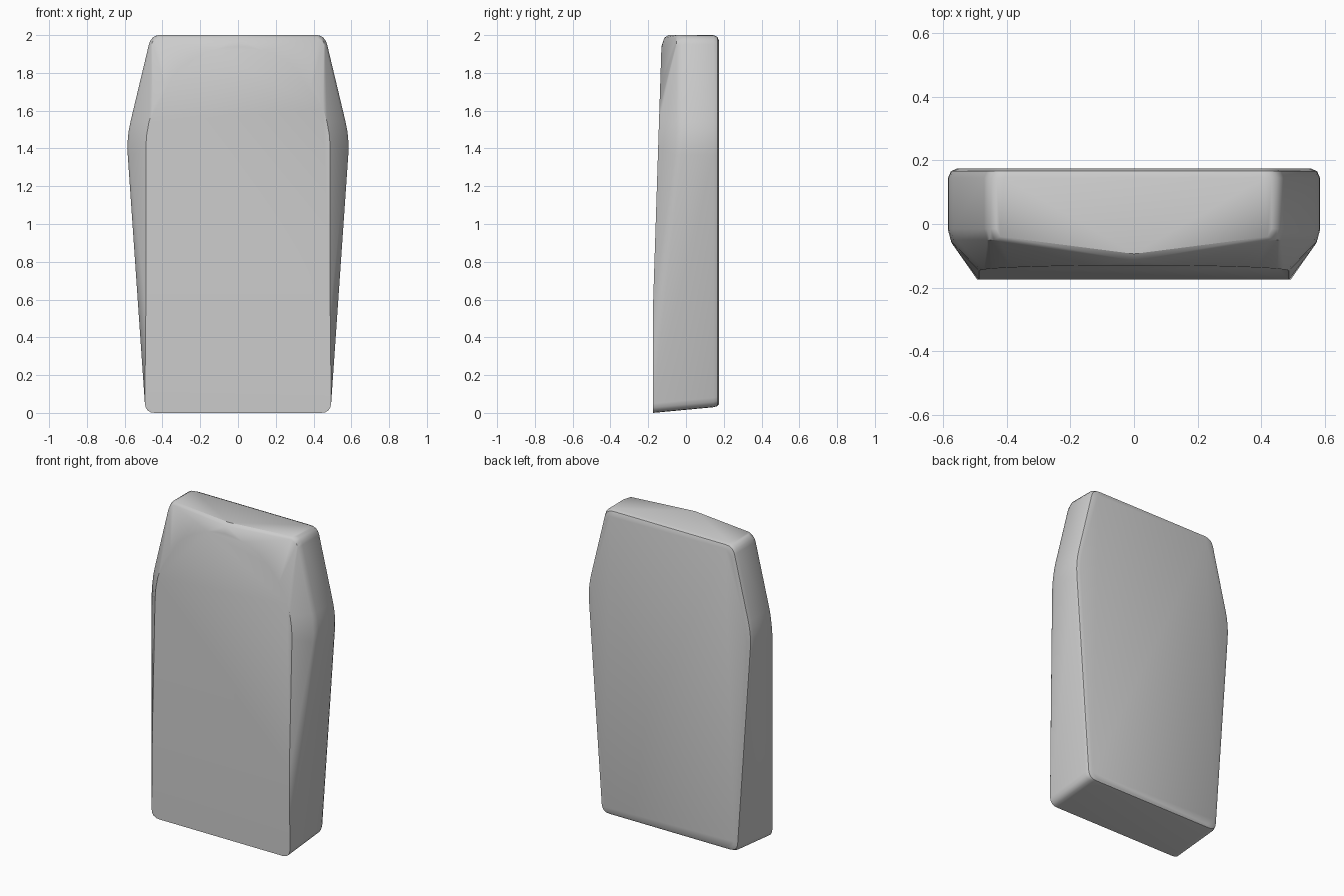
import bpy, bmesh, math
from mathutils import Vector

cube = bpy.data.objects.get("Cube")
if cube:
    bpy.data.objects.remove(cube, do_unlink=True)

# Plain grey material
grey = bpy.data.materials.new("light_grey")
grey.use_nodes = True
grey.diffuse_color = (0.6, 0.6, 0.6, 1)
grey.node_tree.nodes["Principled BSDF"].inputs["Base Color"].default_value = (0.6, 0.6, 0.6, 1)


def rounded(corners, steps=4):
    """Round each (x, z, radius) corner of a closed outline with a short curve."""
    points = []
    for i, (x, z, r) in enumerate(corners):
        c = Vector((x, z))
        a = Vector(corners[i - 1][:2]) - c
        b = Vector(corners[(i + 1) % len(corners)][:2]) - c
        p, q = c + a.normalized() * r, c + b.normalized() * r
        for s in range(steps + 1):
            t = s / steps
            points.append(p * (1 - t) ** 2 + c * 2 * t * (1 - t) + q * t * t)
    return points


def tapered(top, shoulder, foot, top_z, foot_z, r):
    """Six-sided outline, widest at the shoulder."""
    right = [(top, top_z, r), (shoulder, 1.455, 0.09), (foot, foot_z, r)]
    return rounded(right + [(-x, z, k) for x, z, k in reversed(right)])


def front_y(z):
    """The front is upright below and leans back above."""
    return -0.175 + 0.045 * max(0, z - 0.55) / 1.39


def side_y(z):
    """Front limit of the side walls."""
    return -0.175 + 0.125 * min(1, max(0, z - 0.25) / 1.2)


verts = []
# Back panel and its bevel
for inset, y in ((0.03, 0.175), (0.009, 0.166), (0, 0.145)):
    ring = tapered(0.46 - inset, 0.59 - inset, 0.49 - inset, 2 - inset, 0.03 + inset * 0.6, 0.05)
    verts += [(p.x, y, p.y) for p in ring]

# Side walls, with a softened front edge near the shoulder
for p in tapered(0.46, 0.59, 0.49, 2, 0, 0.05):
    y = side_y(p.y)
    verts.append((p.x, y + 0.035 * min(1, p.y), p.y + (0.005 if p.y < 0.01 else 0)))
for p in tapered(0.45, 0.58, 0.49, 1.99, 0, 0.05):
    verts.append((p.x, side_y(p.y), p.y))

# Bowed front edge of the top
for i in range(-6, 7):
    x = i * 0.07
    bow = 0.06 * (1 - abs(i) / 6)
    verts.append((x, -0.04 - bow * 0.9, 2))
    verts.append((x, -0.055 - bow, 1.985))

# Front panel: rounded foot, upright sides and an arched head
for p in rounded([(0.488, 0.55, 0), (0.488, 0, 0.05), (-0.488, 0, 0.05), (-0.488, 0.55, 0)]):
    verts.append((p.x, -0.175, p.y))
for i in range(25):
    a = math.pi * i / 24
    x, z = 0.488 * math.cos(a), 1.4 + 0.54 * math.sin(a)
    verts.append((x, front_y(z), z))

# Solid slab wrapped round the outlines
bm = bmesh.new()
for v in verts:
    bm.verts.new(v)
bmesh.ops.remove_doubles(bm, verts=bm.verts, dist=0.002)
hull = bmesh.ops.convex_hull(bm, input=bm.verts)
bmesh.ops.delete(bm, geom=list({g for g in hull["geom_interior"] + hull["geom_unused"]
                                if isinstance(g, bmesh.types.BMVert)}), context='VERTS')
bmesh.ops.dissolve_limit(bm, angle_limit=math.radians(1), verts=bm.verts, edges=bm.edges)
bmesh.ops.recalc_face_normals(bm, faces=bm.faces)
mesh = bpy.data.meshes.new("tapered_slab")
bm.to_mesh(mesh)
bm.free()
mesh.materials.append(grey)
slab = bpy.data.objects.new("tapered_slab", mesh)
bpy.context.collection.objects.link(slab)

# Soft shading with crisp main edges
bpy.context.view_layer.objects.active = slab
slab.select_set(True)
bpy.ops.object.shade_smooth_by_angle(angle=math.radians(32))
